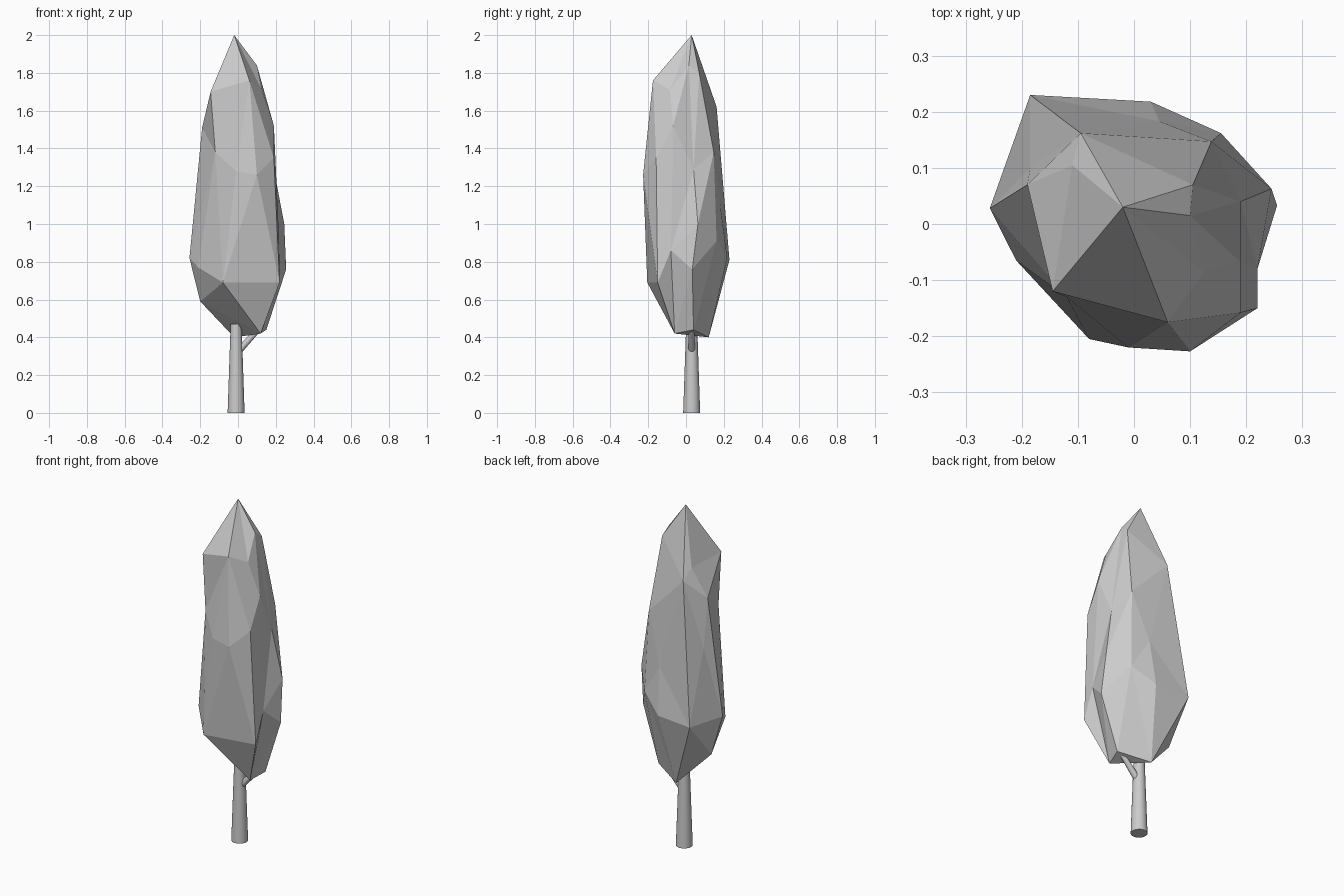
import bpy, bmesh
from mathutils import Vector

if "Cube" in bpy.data.objects:
    bpy.data.objects.remove(bpy.data.objects["Cube"])


def tapered_rod(name, a, b, r1, r2, sides):
    a, b = Vector(a), Vector(b)
    bpy.ops.mesh.primitive_cone_add(vertices=sides, radius1=r1, radius2=r2,
                                    depth=(b - a).length, location=(a + b) / 2)
    ob = bpy.context.object
    ob.name = name
    ob.rotation_euler = (b - a).to_track_quat('Z', 'Y').to_euler()
    bpy.ops.object.shade_smooth_by_angle()
    return ob


# trunk and its small side branch
tapered_rod("trunk", (-0.01, 0.03, 0), (-0.01, 0.03, 0.47), 0.045, 0.029, 24)
tapered_rod("branch", (0.0, 0.03, 0.325), (0.115, 0.03, 0.45), 0.019, 0.014, 12)

# faceted foliage: key corners, from the tip down
corners = [
    (-.02, .03, 2), (.10, .015, 1.84), (.105, .07, 1.8), (.06, -.175, 1.76),
    (-.145, -.12, 1.7), (.125, -.085, 1.71), (-.11, .105, 1.68), (-.095, .162, 1.62),
    (.19, -.068, 1.52), (-.19, .07, 1.51), (.138, .147, 1.38), (-.12, -.13, 1.38),
    (.19, -.158, 1.35), (.19, .04, 1.29), (-.01, -.22, 1.28), (.10, -.227, 1.26),
    (-.185, .10, 1.23), (.045, .183, 1.09), (.245, .063, 1.0), (.155, .162, .91),
    (.22, -.08, .86), (-.257, .028, .82), (.03, .218, .82), (-.185, .23, .81),
    (-.21, -.065, .77), (.255, .033, .76), (-.08, -.205, .69), (.22, -.15, .69),
    (-.2, .05, .59), (.15, .04, .44), (.12, -.06, .42), (-.02, .12, .40)]

# spread the corners on a sphere, skin them, then move them back
bm = bmesh.new()
home = {}
for x, y, z in corners:
    v = bm.verts.new(Vector((x / .24, (y - .02) / .22, (z - 1.15) / .85)).normalized())
    home[v] = Vector((x, y, z))
bmesh.ops.convex_hull(bm, input=bm.verts[:])
for v in bm.verts:
    v.co = home[v]
bmesh.ops.recalc_face_normals(bm, faces=bm.faces[:])
mesh = bpy.data.meshes.new("foliage")
bm.to_mesh(mesh)
bm.free()
bpy.context.collection.objects.link(bpy.data.objects.new("foliage", mesh))
